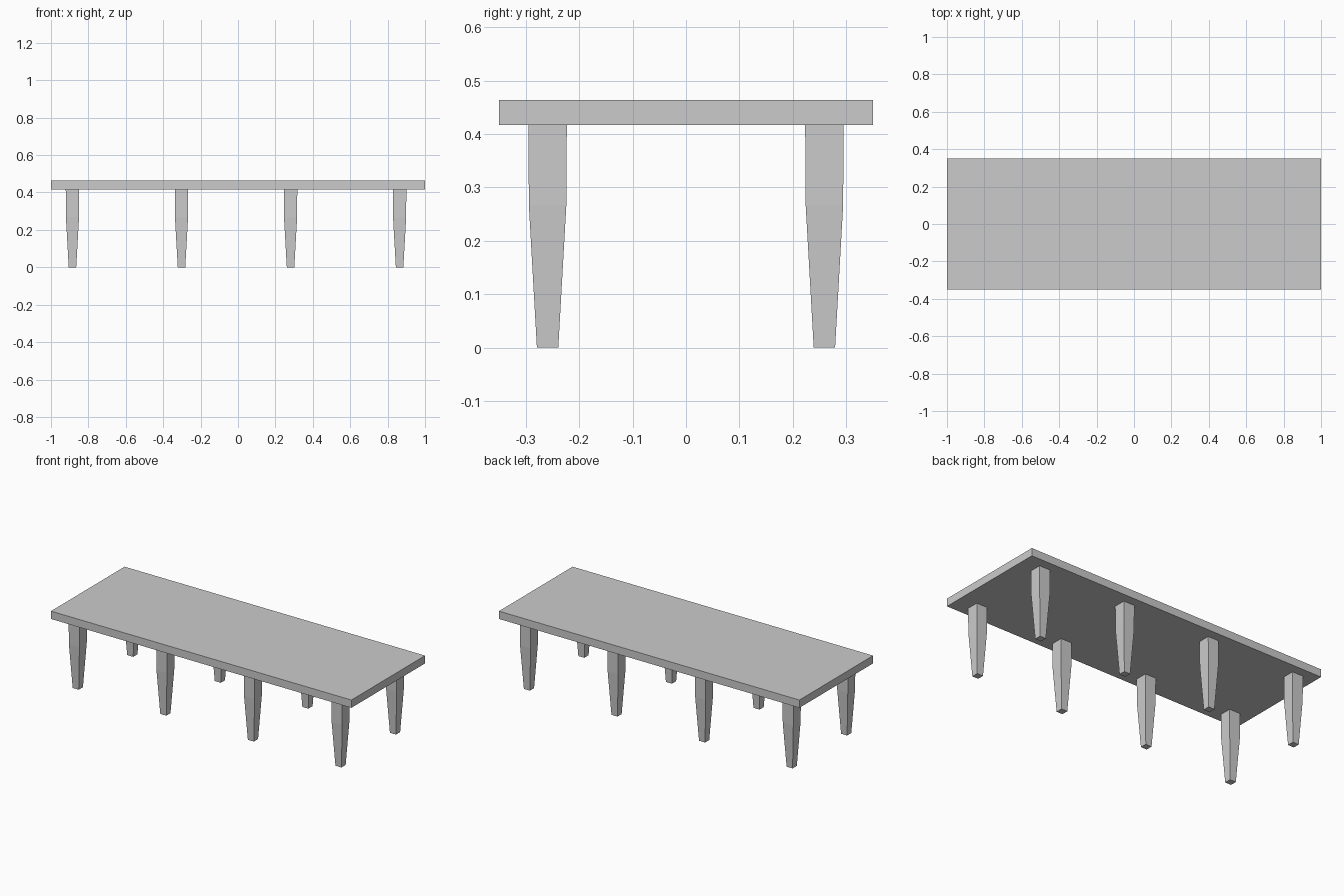
import bpy, bmesh

if "Cube" in bpy.data.objects:
    bpy.data.objects.remove(bpy.data.objects["Cube"])

TOP_Z, UNDER_Z = 0.464, 0.417

# Tabletop slab
bpy.ops.mesh.primitive_cube_add(size=1, location=(0, 0, (TOP_Z + UNDER_Z) / 2))
top = bpy.context.object
top.name = "tabletop"
top.scale = (2.0, 0.70, TOP_Z - UNDER_Z)
bpy.ops.object.transform_apply(location=False, rotation=False, scale=True)

# Leg profile: (height, half width) - narrow foot, nearly straight upper part
PROFILE = [(0.0, 0.020), (0.266, 0.035), (UNDER_Z, 0.036)]


def make_leg_mesh():
    bm = bmesh.new()
    rings = [[bm.verts.new((sx * h, sy * h, z))
              for sx, sy in ((-1, -1), (1, -1), (1, 1), (-1, 1))]
             for z, h in PROFILE]
    bm.faces.new(rings[0][::-1])
    bm.faces.new(rings[-1])
    for low, high in zip(rings, rings[1:]):
        for i in range(4):
            j = (i + 1) % 4
            bm.faces.new((low[i], low[j], high[j], high[i]))
    mesh = bpy.data.meshes.new("leg")
    bm.to_mesh(mesh)
    bm.free()
    return mesh


# Two rows of four legs, set slightly towards the left end
leg_mesh = make_leg_mesh()
for side, y in (("front", -0.259), ("back", 0.259)):
    for i in range(4):
        leg = bpy.data.objects.new(f"{side}_leg_{i + 1}", leg_mesh)
        leg.location = (-0.885 + 0.583 * i, y, 0)
        bpy.context.collection.objects.link(leg)
